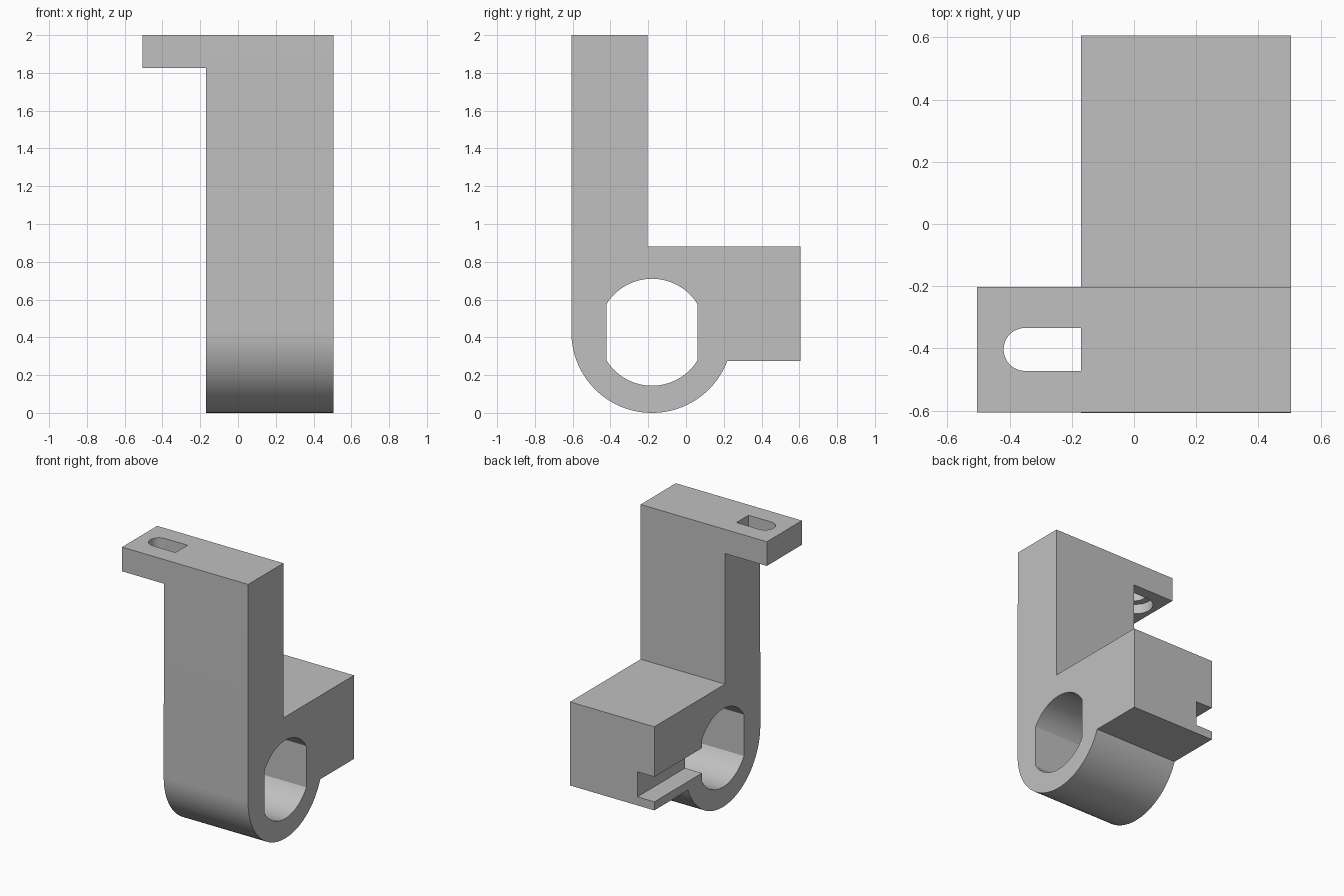
import bpy
import bmesh
from math import sin, cos, asin, acos, pi, radians

cube = bpy.data.objects.get("Cube")
if cube:
    bpy.data.objects.remove(cube, do_unlink=True)

grey = bpy.data.materials.new("plain grey")
grey.use_nodes = True
colour = (0.53, 0.53, 0.53, 1)
grey.diffuse_color = colour
grey.node_tree.nodes["Principled BSDF"].inputs["Base Color"].default_value = colour

LEFT, RIGHT = -0.17, 0.505      # width of the main body
FRONT, BACK = -0.605, 0.605
STEP = -0.203                   # back of the upright
BORE = (-0.18, 0.427)           # bore axis in y, z


def arc(centre, radius, start, end, steps=48):
    return [(centre[0] + radius * cos(start + (end - start) * i / steps),
             centre[1] + radius * sin(start + (end - start) * i / steps))
            for i in range(steps + 1)]


def prism(name, outline, axis, low, high):
    """Extrude a closed outline along x (outline in y, z) or z (outline in x, y)."""
    def place(p, h):
        return (h, *p) if axis == "x" else (*p, h)
    bm = bmesh.new()
    face = bm.faces.new([bm.verts.new(place(p, low)) for p in outline])
    extruded = bmesh.ops.extrude_face_region(bm, geom=[face])["geom"]
    shift = [b - a for a, b in zip(place((0, 0), low), place((0, 0), high))]
    bmesh.ops.translate(bm, vec=shift,
                        verts=[v for v in extruded if isinstance(v, bmesh.types.BMVert)])
    bmesh.ops.recalc_face_normals(bm, faces=bm.faces)
    mesh = bpy.data.meshes.new(name)
    bm.to_mesh(mesh)
    bm.free()
    mesh.materials.append(grey)
    obj = bpy.data.objects.new(name, mesh)
    bpy.context.collection.objects.link(obj)
    return obj


def combine(target, tool, operation):
    mod = target.modifiers.new(operation, "BOOLEAN")
    mod.operation = operation
    mod.solver = "EXACT"
    mod.object = tool
    bpy.context.view_layer.objects.active = target
    bpy.ops.object.modifier_apply(modifier=mod.name)
    bpy.data.objects.remove(tool, do_unlink=True)


def rectangle(x0, x1, y0, y1):
    return [(x0, y0), (x1, y0), (x1, y1), (x0, y1)]


# Body: tall upright, rounded foot and rear block in one profile
outer = BORE[1]
floor = 0.275
profile = [(FRONT, 2), (STEP, 2), (STEP, 0.88), (BACK, 0.88), (BACK, floor)]
profile += arc(BORE, outer, -asin((outer - floor) / outer), -pi)
body = prism("bracket_body", profile, "x", LEFT, RIGHT)

# Top arm with a stepped slot, wider underneath
arm = prism("top_arm", rectangle(-0.505, 0, FRONT, STEP), "z", 1.825, 2)
for radius, low, high in ((0.069, 1.7, 2.1), (0.117, 1.7, 1.897)):
    outline = arc((-0.35, -0.403), radius, pi / 2, 3 * pi / 2, 24)
    outline += [(-0.1, -0.403 - radius), (-0.1, -0.403 + radius)]
    combine(arm, prism("slot_cutter", outline, "z", low, high), "DIFFERENCE")
combine(body, arm, "UNION")

# Bore with two flat sides
radius, half = 0.283, 0.24
a = acos(half / radius)
bore = arc(BORE, radius, a, pi - a) + arc(BORE, radius, pi + a, 2 * pi - a)
combine(body, prism("bore_cutter", bore, "x", -1, 1), "DIFFERENCE")

# Side groove from the bore out through the back
groove = rectangle(BORE[0], 1, 0.337, 0.518)
combine(body, prism("groove_cutter", groove, "x", -1, LEFT + 0.135), "DIFFERENCE")

bpy.ops.object.select_all(action="DESELECT")
body.select_set(True)
bpy.context.view_layer.objects.active = body
bpy.ops.object.shade_smooth_by_angle(angle=radians(25))
